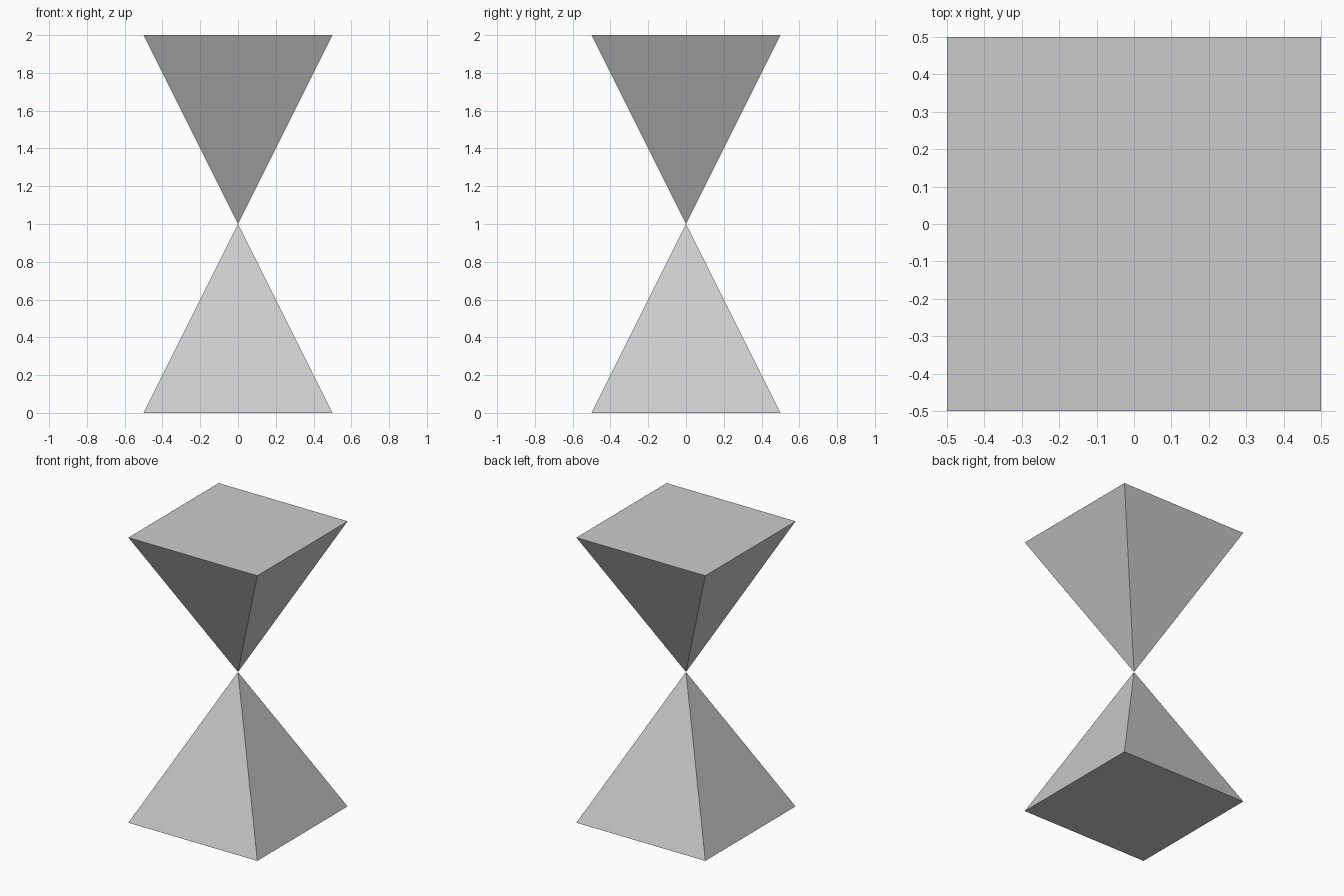
import bpy, bmesh, math
from mathutils import Matrix

if "Cube" in bpy.data.objects:
    bpy.data.objects.remove(bpy.data.objects["Cube"])


def pyramid(name, r_bottom, r_top, z):
    """Square pyramid, 1 unit tall, centred at height z."""
    bm = bmesh.new()
    bmesh.ops.create_cone(
        bm, cap_ends=True, cap_tris=False, segments=4,
        radius1=r_bottom, radius2=r_top, depth=1.0,
        matrix=Matrix.Translation((0, 0, z)) @ Matrix.Rotation(math.radians(45), 4, 'Z'))
    # Close the tip to a single point
    bmesh.ops.remove_doubles(bm, verts=bm.verts, dist=0.0001)
    bmesh.ops.recalc_face_normals(bm, faces=bm.faces)
    mesh = bpy.data.meshes.new(name)
    bm.to_mesh(mesh)
    bm.free()
    obj = bpy.data.objects.new(name, mesh)
    bpy.context.collection.objects.link(obj)
    return obj


corner = math.sqrt(0.5)  # corner radius of a 1 x 1 square

# Upright lower pyramid and inverted upper pyramid, meeting at z = 1
pyramid("lower_pyramid", corner, 0.0, 0.5)
pyramid("upper_pyramid", 0.0, corner, 1.5)
